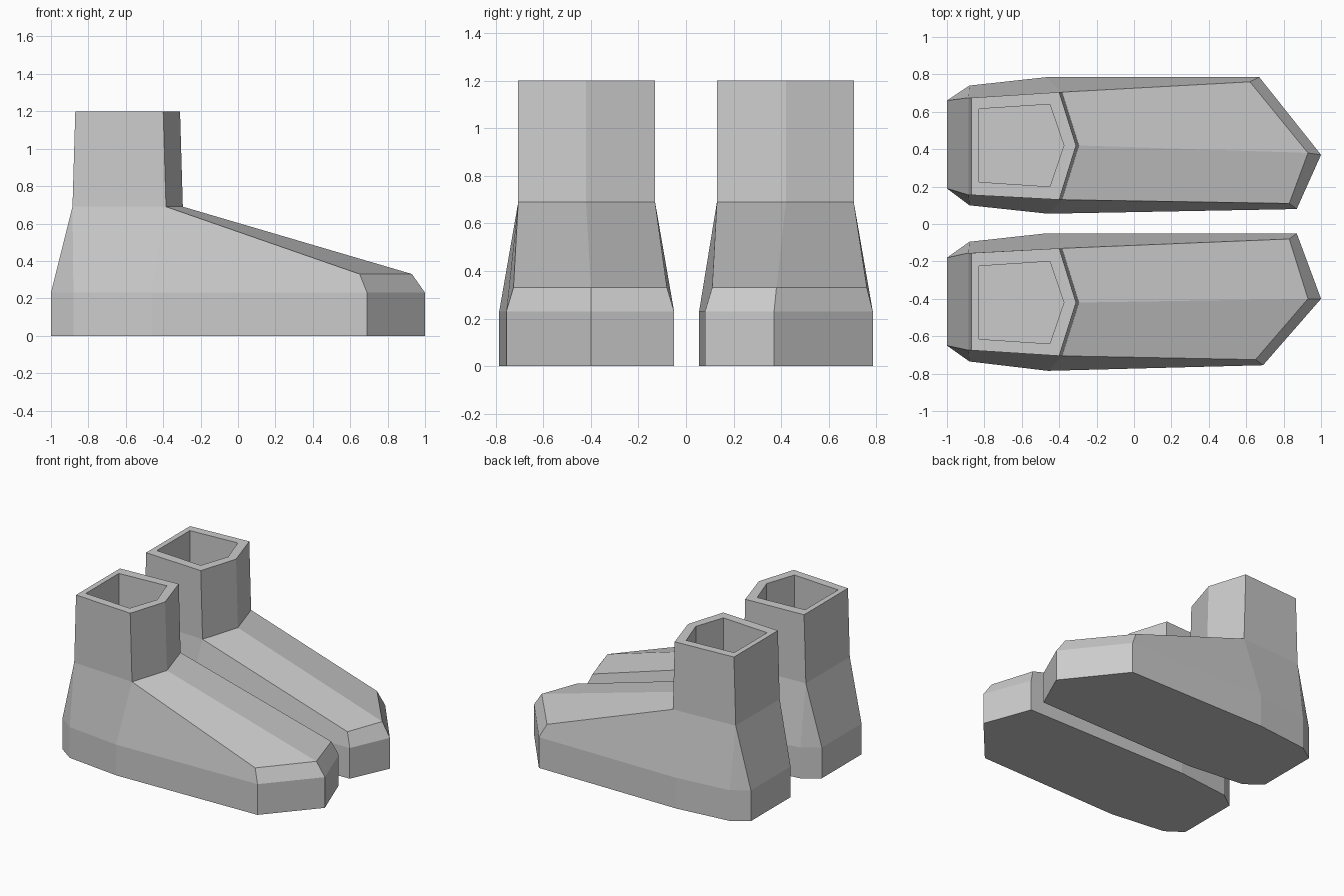
import bpy, bmesh

if "Cube" in bpy.data.objects:
    bpy.data.objects.remove(bpy.data.objects["Cube"])

# Ankle cross-section (x, distance from centre line): back inner, front inner, front tip, front outer, back outer
ANKLE_LOW = [(-0.885, 0.155), (-0.385, 0.13), (-0.295, 0.42), (-0.385, 0.705), (-0.885, 0.675)]
ANKLE_TOP = [(-0.87, 0.155), (-0.40, 0.13), (-0.31, 0.42), (-0.40, 0.705), (-0.87, 0.675)]
OPENING = [(-0.83, 0.225), (-0.45, 0.20), (-0.375, 0.42), (-0.45, 0.64), (-0.83, 0.615)]


def make_boot(name, side, sole, toe):
    bm = bmesh.new()

    def ring(pts, z):
        return [bm.verts.new((x, side * y, z)) for x, y in pts]

    def bridge(a, b):
        n = len(a)
        for i in range(n):
            j = (i + 1) % n
            loop = list(dict.fromkeys([a[i], a[j], b[j], b[i]]))
            bm.faces.new(loop)

    # Sole block
    ground = ring(sole, 0.0)
    welt = ring(sole, 0.23)
    bm.faces.new(ground)
    bridge(ground, welt)

    # Sloping upper: heel corners merge into the ankle, front ends at the toe cap
    low = ring(ANKLE_LOW, 0.69)
    cap = ring(toe, 0.33)
    bridge(welt, [low[0], low[0], low[1], *cap, low[3], low[4], low[4]])
    bm.faces.new([low[1], cap[0], cap[1], low[2]])
    bm.faces.new([low[2], cap[1], cap[2], low[3]])

    # Ankle shaft, rim and hollow
    top = ring(ANKLE_TOP, 1.2)
    rim = ring(OPENING, 1.2)
    floor = ring(OPENING, 0.69)
    bridge(low, top)
    bridge(top, rim)
    bridge(rim, floor)
    bm.faces.new(floor)

    bmesh.ops.recalc_face_normals(bm, faces=bm.faces)
    mesh = bpy.data.meshes.new(name)
    bm.to_mesh(mesh)
    bm.free()
    bpy.context.collection.objects.link(bpy.data.objects.new(name, mesh))


# The two boots differ slightly in their toe outline
make_boot("left_boot", 1,
          [(-1, 0.19), (-0.88, 0.10), (-0.46, 0.055), (0.87, 0.08), (1, 0.37),
           (0.67, 0.785), (-0.47, 0.785), (-0.88, 0.74), (-1, 0.66)],
          [(0.83, 0.11), (0.93, 0.38), (0.62, 0.76)])
make_boot("right_boot", -1,
          [(-1, 0.18), (-0.88, 0.095), (-0.47, 0.05), (0.87, 0.05), (1, 0.40),
           (0.69, 0.755), (-0.46, 0.785), (-0.88, 0.735), (-1, 0.65)],
          [(0.83, 0.08), (0.93, 0.40), (0.65, 0.725)])
